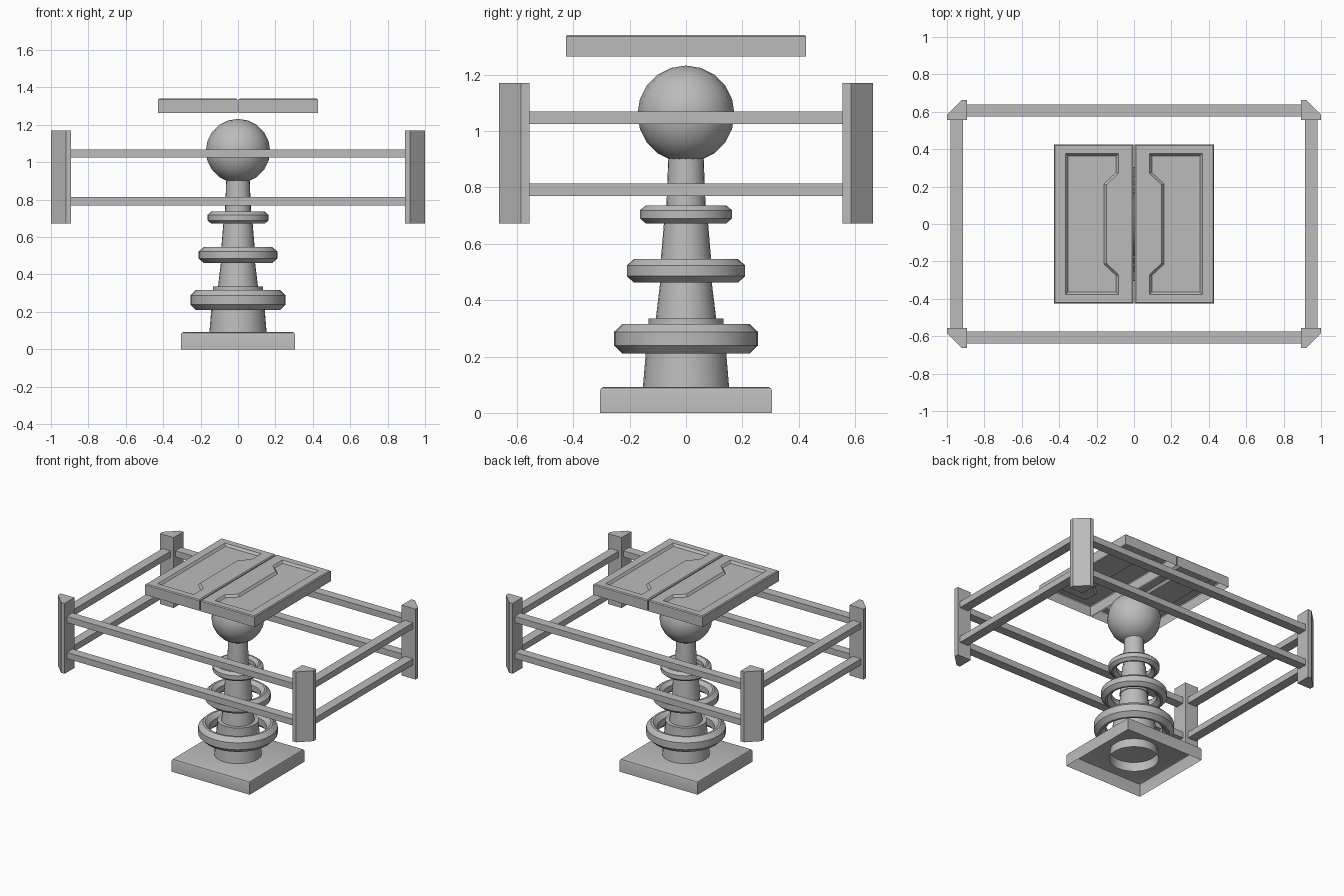
import bpy, bmesh, math

if "Cube" in bpy.data.objects:
    bpy.data.objects.remove(bpy.data.objects["Cube"])

grey = bpy.data.materials.new("plain grey")
grey.diffuse_color = (0.5, 0.5, 0.5, 1)
grey.use_nodes = True
grey.node_tree.nodes["Principled BSDF"].inputs["Base Color"].default_value = grey.diffuse_color


def finish(name, bm, smooth=None):
    me = bpy.data.meshes.new(name)
    bm.to_mesh(me)
    bm.free()
    ob = bpy.data.objects.new(name, me)
    bpy.context.collection.objects.link(ob)
    me.materials.append(grey)
    if smooth:
        bpy.ops.object.select_all(action='DESELECT')
        ob.select_set(True)
        bpy.context.view_layer.objects.active = ob
        bpy.ops.object.shade_smooth_by_angle(angle=math.radians(smooth))
    return ob


def skin(bm, loops, closed=False):
    """Join equal-length vertex loops with quads."""
    pairs = list(zip(loops, loops[1:])) + ([(loops[-1], loops[0])] if closed else [])
    for a, b in pairs:
        n = len(a)
        for i in range(n):
            j = (i + 1) % n
            bm.faces.new((a[i], a[j], b[j], b[i]))


def lathe(name, profile, n=24, closed=False):
    bm = bmesh.new()
    loops = [[bm.verts.new((r * math.cos(2 * math.pi * k / n), r * math.sin(2 * math.pi * k / n), z))
              for k in range(n)] for r, z in profile]
    skin(bm, loops, closed)
    if closed:
        bmesh.ops.recalc_face_normals(bm, faces=bm.faces)
    return finish(name, bm, 30)


def rect_loop(bm, x0, x1, y0, y1, z):
    return [bm.verts.new((x, y, z)) for x, y in ((x0, y0), (x1, y0), (x1, y1), (x0, y1))]


def box(name, x0, x1, y0, y1, z0, z1):
    bm = bmesh.new()
    lo, hi = rect_loop(bm, x0, x1, y0, y1, z0), rect_loop(bm, x0, x1, y0, y1, z1)
    skin(bm, [lo, hi])
    bm.faces.new(hi)
    bm.faces.new(lo[::-1])
    return finish(name, bm)


# Base: square shell, open underneath, softened top edge
bm = bmesh.new()
loops = [rect_loop(bm, -r, r, -r, r, z)
         for r, z in ((.305, 0), (.305, .078), (.301, .088), (.291, .092))]
skin(bm, loops)
bm.faces.new(loops[-1])
finish("base", bm, 30)

# Stepped, tapering column, open at the bottom
lathe("column", [(.158, .03), (.143, .21), (.133, .315), (.133, .335), (.107, .335),
                 (.087, .5), (.093, .5), (.076, .7), (.071, .7), (.062, .92)])

# Loose rings around the column with chamfered section
for name, r_in, r_out, z0, z1 in (("lower_ring", .182, .255, .21, .316),
                                  ("middle_ring", .145, .21, .462, .546),
                                  ("upper_ring", .112, .163, .672, .736)):
    c = (r_out - r_in) * .4
    d = (z1 - z0) * .27
    lathe(name, [(r_in + c, z0), (r_out - c, z0), (r_out, z0 + d), (r_out, z1 - d),
                 (r_out - c, z1), (r_in + c, z1), (r_in, z1 - d), (r_in, z0 + d)], 32, True)

# Ball on top of the column
bm = bmesh.new()
bmesh.ops.create_uvsphere(bm, u_segments=16, v_segments=10, radius=.172)
bmesh.ops.translate(bm, verts=bm.verts, vec=(0, 0, 1.06))
finish("ball", bm, 45)

# Two hollow top panels, each with a notched sunken field
for side, s in (("left", -1), ("right", 1)):
    bm = bmesh.new()
    Z = 1.341
    loops = [rect_loop(bm, .004 + i, .428 - i, -.426 + i, .426 - i, z)
             for i, z in ((0, 1.264), (0, Z - .006), (.006, Z))]
    skin(bm, loops)
    field = [bm.verts.new((x, y, Z)) for x, y in (
        (.365, -.376), (.365, .376), (.083, .376), (.083, .27),
        (.148, .21), (.148, -.21), (.083, -.27), (.083, -.376))]
    floor = bm.faces.new(field)
    rim = list(floor.edges) + [bm.edges.get((loops[-1][i], loops[-1][(i + 1) % 4])) for i in range(4)]
    # border between the edge and the sunken field
    bm.faces.remove(floor)
    bmesh.ops.triangle_fill(bm, edges=rim, use_beauty=True, use_dissolve=False, normal=(0, 0, 1))
    # sloped wall and floor of the field
    for f in [f for f in bm.faces if all(v in field for v in f.verts)]:
        if abs(f.calc_center_median().x - .25) < .16 and len(f.verts) > 3:
            bm.faces.remove(f)
    floor = bm.faces.new(field)
    floor.normal_update()
    if floor.normal.z < 0:
        floor.normal_flip()
    bmesh.ops.inset_region(bm, faces=[floor], thickness=.012, depth=-.016, use_even_offset=True)
    if s < 0:
        bmesh.ops.scale(bm, verts=bm.verts, vec=(-1, 1, 1))
    bmesh.ops.recalc_face_normals(bm, faces=bm.faces)
    bm.normal_update()
    if sum(f.normal.z * f.calc_area() for f in bm.faces) < 0:
        bmesh.ops.reverse_faces(bm, faces=bm.faces)
    finish(side + "_top_panel", bm)

# Corner posts: square section with the outer corner cut off
for sx, xn in ((-1, "left"), (1, "right")):
    for sy, yn in ((-1, "front"), (1, "back")):
        bm = bmesh.new()
        pts = ((.892, .555), (1, .555), (1, .585), (.92, .663), (.892, .663))
        lo, hi = [[bm.verts.new((sx * x, sy * y, z)) for x, y in pts] for z in (.672, 1.17)]
        skin(bm, [lo, hi])
        bm.faces.new(lo)
        bm.faces.new(hi)
        bmesh.ops.recalc_face_normals(bm, faces=bm.faces)
        finish(f"{yn}_{xn}_post", bm)

# Two rails on each of the four sides
for level, z in (("lower", .77), ("upper", 1.025)):
    for s, yn, xn in ((-1, "front", "left"), (1, "back", "right")):
        box(f"{level}_{yn}_rail", -.893, .893, s * .607 - .032, s * .607 + .032, z, z + .044)
        box(f"{level}_{xn}_rail", s * .948 - .033, s * .948 + .033, -.557, .557, z, z + .044)
